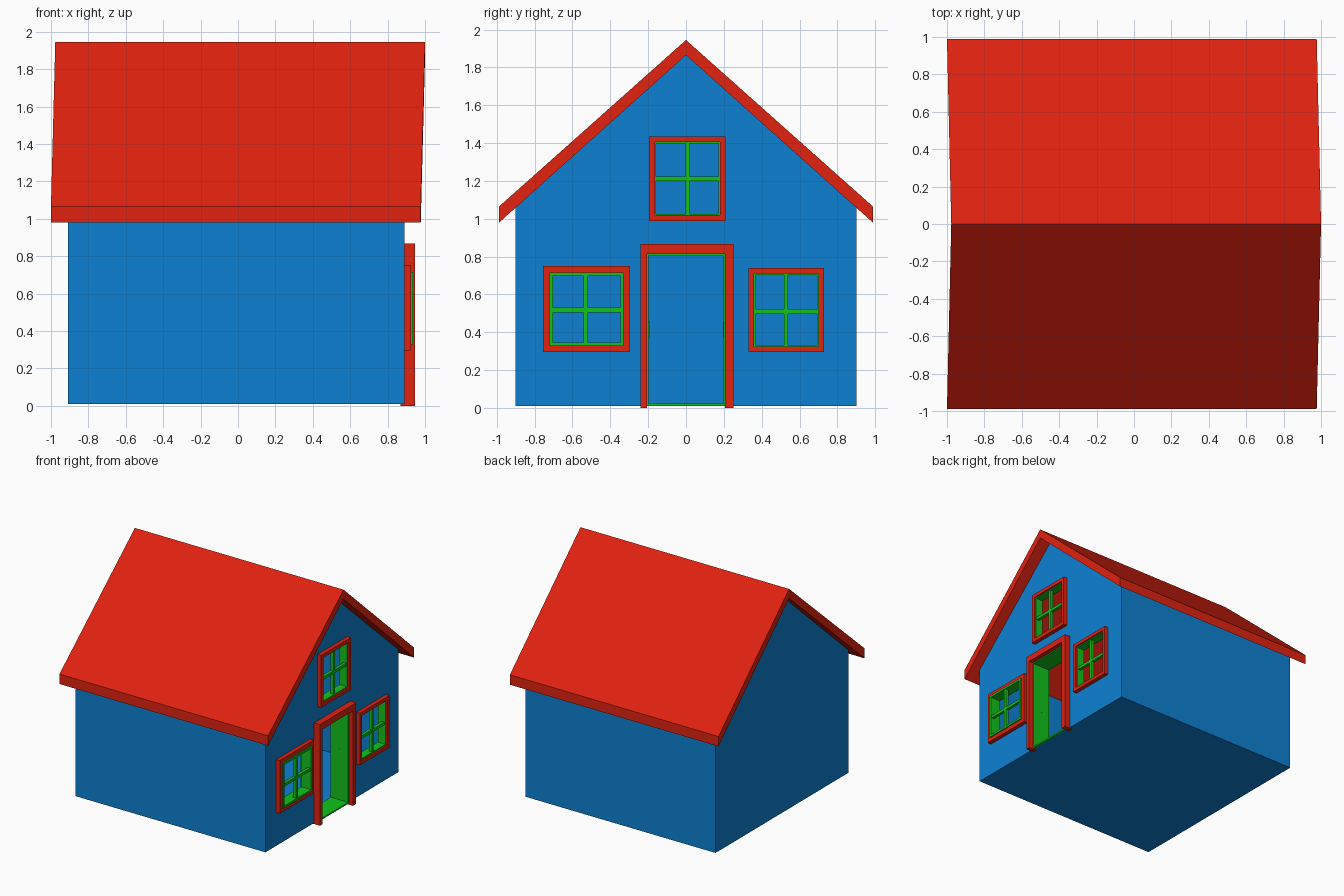
import bpy, bmesh

if "Cube" in bpy.data.objects:
    bpy.data.objects.remove(bpy.data.objects["Cube"])


def material(name, rgb):
    m = bpy.data.materials.new(name)
    m.diffuse_color = (*rgb, 1)
    m.use_nodes = True
    m.node_tree.nodes["Principled BSDF"].inputs["Base Color"].default_value = m.diffuse_color
    return m


BLUE = material("blue", (0.004, 0.22, 0.65))
RED = material("red", (0.75, 0.016, 0.005))
GREEN = material("green", (0.006, 0.55, 0.012))


def finish(name, bm, mat):
    bmesh.ops.recalc_face_normals(bm, faces=bm.faces)
    me = bpy.data.meshes.new(name)
    bm.to_mesh(me)
    bm.free()
    ob = bpy.data.objects.new(name, me)
    bpy.context.collection.objects.link(ob)
    if mat:
        me.materials.append(mat)
    return ob


def add_prism(bm, profile, x0, x1):
    """Extrude a (y, z) profile along x."""
    face = bm.faces.new([bm.verts.new((x0, y, z)) for y, z in profile])
    ext = bmesh.ops.extrude_face_region(bm, geom=[face], use_keep_orig=True)["geom"]
    verts = [v for v in ext if isinstance(v, bmesh.types.BMVert)]
    bmesh.ops.translate(bm, verts=verts, vec=(x1 - x0, 0, 0))


def prism(name, profile, x0, x1, mat=None):
    bm = bmesh.new()
    add_prism(bm, profile, x0, x1)
    return finish(name, bm, mat)


def rect(y0, y1, z0, z1):
    return [(y0, z0), (y1, z0), (y1, z1), (y0, z1)]


def add_ring(bm, outer, x0, x1, w):
    """Rectangular frame of border width w."""
    y0, y1, z0, z1 = outer
    inner = (y0 + w, y1 - w, z0 + w, z1 - w)
    loops = [[bm.verts.new((x, y, z)) for y, z in rect(*r)]
             for x, r in ((x0, outer), (x1, outer), (x1, inner), (x0, inner))]
    for k in range(4):
        a, b = loops[k], loops[(k + 1) % 4]
        for i in range(4):
            j = (i + 1) % 4
            bm.faces.new((a[i], a[j], b[j], b[i]))


def ring(name, outer, x0, x1, w, mat):
    bm = bmesh.new()
    add_ring(bm, outer, x0, x1, w)
    return finish(name, bm, mat)


def cut(target, cutter):
    mod = target.modifiers.new("cut_" + cutter.name, 'BOOLEAN')
    mod.operation = 'DIFFERENCE'
    mod.solver = 'EXACT'
    mod.object = cutter
    cutter.hide_render = True
    cutter.hide_viewport = True


# Hollow walls with gables, open to the underside of the roof
walls = prism("walls", [(-0.9, 0.01), (0.9, 0.01), (0.9, 1.06), (0, 1.865), (-0.9, 1.06)],
              -0.91, 0.89, BLUE)
cut(walls, prism("room_cutter", rect(-0.88, 0.88, 0.016, 2.2), -0.89, 0.87))

# Roof: chevron slab whose ends lean slightly towards +x at the ridge
roof = prism("roof", [(0, 1.945), (-0.988, 1.065), (-0.988, 0.98),
                      (0, 1.865), (0.988, 0.98), (0.988, 1.065)], -1.0, 0.977, RED)
for v in roof.data.vertices:
    v.co.x += 0.023 * (1 - abs(v.co.y) / 0.988)

# Door surround: red casing outside, deep green lining inside
prism("door_casing", [(-0.24, 0), (-0.205, 0), (-0.205, 0.813), (0.207, 0.813),
                      (0.207, 0), (0.25, 0), (0.25, 0.867), (-0.24, 0.867)],
      0.87, 0.945, RED)
ring("door_lining", (-0.21, 0.211, 0.01, 0.816), 0.74, 0.905, 0.013, GREEN)
cut(walls, prism("door_cutter", rect(-0.209, 0.21, 0.018, 0.815), 0.8, 1.0))
for side, y in (("left", -0.197), ("right", 0.196)):
    prism("latch_plate_" + side, rect(y, y + 0.003, 0.37, 0.46), 0.815, 0.827, GREEN)

# Windows: name, outer rectangle, red width, green width, green x range, bar centre
windows = [
    ("left", (-0.755, -0.295, 0.295, 0.75), 0.034, 0.018, (0.84, 0.935), (-0.53, 0.518)),
    ("right", (0.33, 0.73, 0.295, 0.74), 0.03, 0.008, (0.84, 0.912), (0.528, 0.51)),
    ("upper", (-0.195, 0.21, 0.988, 1.436), 0.031, 0.006, (0.84, 0.912), (0.008, 1.212)),
]
for name, outer, rw, gw, (gx0, gx1), (cy, cz) in windows:
    y0, y1, z0, z1 = outer
    ring(name + "_window_casing", outer, 0.88, 0.925, rw, RED)
    hole = (y0 + rw, y1 - rw, z0 + rw, z1 - rw)
    cut(walls, prism(name + "_window_cutter", rect(*hole), 0.8, 1.0))
    bm = bmesh.new()
    add_ring(bm, hole, gx0, gx1, gw)
    add_prism(bm, rect(cy - 0.011, cy + 0.011, hole[2], hole[3]), gx1 - 0.035, gx1 - 0.005)
    add_prism(bm, rect(hole[0], hole[1], cz - 0.012, cz + 0.012), gx1 - 0.033, gx1 - 0.007)
    finish(name + "_window_sash", bm, GREEN)
